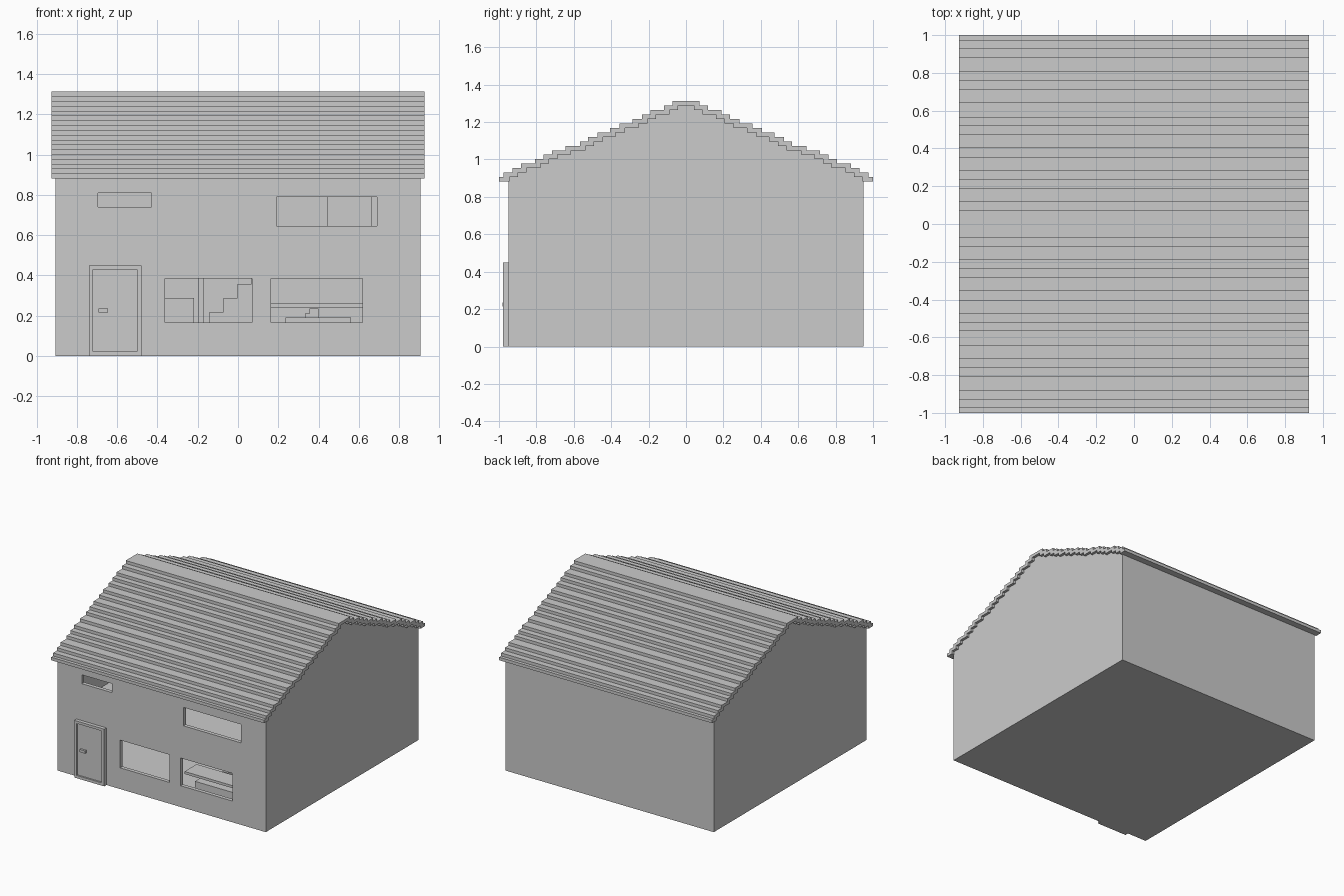
import bpy, bmesh

if "Cube" in bpy.data.objects:
    bpy.data.objects.remove(bpy.data.objects["Cube"])

def finish(name, bm):
    bmesh.ops.recalc_face_normals(bm, faces=bm.faces)
    me = bpy.data.meshes.new(name)
    bm.to_mesh(me)
    bm.free()
    ob = bpy.data.objects.new(name, me)
    bpy.context.collection.objects.link(ob)
    return ob

def boxes(name, specs):
    """One object from boxes given as (x0, x1, y0, y1, z0, z1)."""
    bm = bmesh.new()
    for x0, x1, y0, y1, z0, z1 in specs:
        vs = bmesh.ops.create_cube(bm, size=1)["verts"]
        for v in vs:
            v.co.x = x1 if v.co.x > 0 else x0
            v.co.y = y1 if v.co.y > 0 else y0
            v.co.z = z1 if v.co.z > 0 else z0
    return finish(name, bm)

def extrude_profile(name, pts, x0, x1):
    """Extrude a y-z outline along x."""
    bm = bmesh.new()
    f = bm.faces.new([bm.verts.new((x0, y, z)) for y, z in pts])
    new = bmesh.ops.extrude_face_region(bm, geom=[f])["geom"]
    bmesh.ops.translate(bm, vec=(x1 - x0, 0, 0),
                        verts=[g for g in new if isinstance(g, bmesh.types.BMVert)])
    return finish(name, bm)

def mirrored(half):
    return half + [(-y, z) for y, z in reversed(half)]

# Stepped roof courses: outer edge of each course, eave to ridge
edges = [1.0, .975, .928, .882, .807, .762, .716, .644, .567, .523, .473,
         .406, .356, .285, .235, .19, .118, .072]
n = len(edges)
step = (1.312 - .882) / n
z = [.882 + step * k for k in range(n + 1)]
outer, inner = [], []
for k, e in enumerate(edges):
    outer += [(e, z[k]), (e, z[k + 1])]
for k in range(n - 1):
    y = edges[k + 1] - .03
    inner += [(y, z[k]), (y, z[k + 1])]

roof_outline = mirrored(outer) + mirrored(inner)[::-1]
extrude_profile("stepped_roof", roof_outline, -.927, .927)

# Gable end walls
gable = mirrored([(.95, 0), (.95, z[0])] + inner)
T = .03
extrude_profile("left_gable_wall", gable, -.907, -.907 + T)
extrude_profile("right_gable_wall", gable, .907 - T, .907)

# Front and back walls
X = .907 - T
front = boxes("front_wall", [(-X, X, -.95, -.95 + T, 0, .895)])
boxes("back_wall", [(-X, X, .95 - T, .95, 0, .895)])

# Window openings
openings = [(-.695, -.43, .74, .81), (.19, .69, .645, .79),
            (-.362, .07, .167, .385), (.165, .617, .167, .385)]
cutter = boxes("window_cutter", [(a, b, -1.1, -.85, c, d) for a, b, c, d in openings])
cutter.hide_render = True
cutter.hide_viewport = True
cutter.display_type = 'WIRE'
mod = front.modifiers.new("windows", 'BOOLEAN')
mod.operation = 'DIFFERENCE'
mod.solver = 'EXACT'
mod.object = cutter

# Floors
Y = .95 - T
boxes("ground_floor", [(-X, X, -Y, Y, 0, .01)])
boxes("upper_floor", [(-X, X, -Y, Y, .45, .47)])

# Upstairs partition
boxes("upper_partition", [(.445, .665, .3, .32, .47, .9)])

# Door with raised surround, recessed leaf and handle
F0, F1 = -.978, -.95
boxes("door_frame", [(-.74, -.72, F0, F1, 0, .45), (-.502, -.48, F0, F1, 0, .45),
                     (-.72, -.502, F0, F1, .43, .45), (-.72, -.502, F0, F1, 0, .022)])
boxes("door_leaf", [(-.72, -.502, -.966, F1, .022, .43)])
boxes("door_handle", [(-.692, -.645, -.982, -.966, .215, .236)])

# Staircase seen through the left window
boxes("staircase", [(-.215 + .07 * i, -.145 + .07 * i, .2, .45, .01, .145 + .07 * i)
                    for i in range(5)])
boxes("stair_post", [(-.195, -.17, .17, .2, .01, .45)])
boxes("low_cabinet", [(-.5, -.218, .2, .5, .01, .288)])

# Table and bench behind the right window
boxes("table_top", [(.165, .617, -.9, -.75, .24, .26)])
boxes("bench", [(.235, .56, -.87, -.72, .01, .19)])
boxes("small_stool", [(.355, .4, -.7, -.65, .01, .235), (.333, .355, -.7, -.65, .01, .21)])
